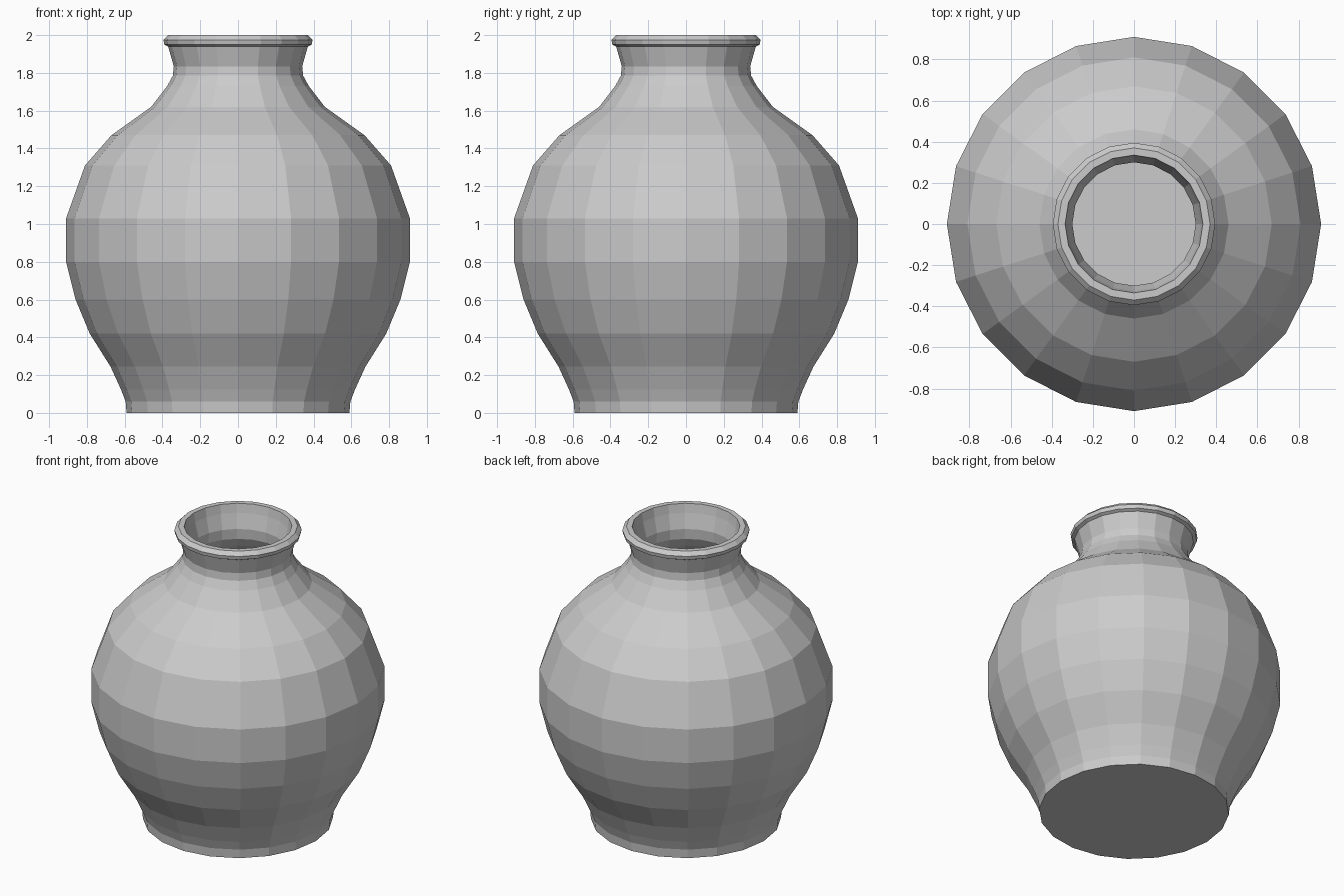
import bpy, bmesh
from math import cos, sin, tau

if "Cube" in bpy.data.objects:
    bpy.data.objects.remove(bpy.data.objects["Cube"])

SIDES = 20

# Outer wall, foot to lip: (radius, height)
outer = [(0.59, 0), (0.595, 0.06), (0.62, 0.125), (0.675, 0.245), (0.785, 0.42),
         (0.86, 0.60), (0.91, 0.80), (0.91, 1.03), (0.81, 1.31), (0.67, 1.47),
         (0.46, 1.62), (0.375, 1.73), (0.345, 1.785), (0.34, 1.835), (0.37, 1.94)]

# Rolled lip
lip = [(0.39, 1.95), (0.395, 1.975), (0.37, 2.0), (0.335, 2.0)]

# Inner wall, lip to inner floor
inner = [(0.325, 1.94), (0.30, 1.84), (0.305, 1.77), (0.335, 1.71), (0.43, 1.59),
         (0.645, 1.435), (0.775, 1.29), (0.87, 1.02), (0.87, 0.81), (0.82, 0.61),
         (0.745, 0.435), (0.635, 0.26), (0.58, 0.14), (0.555, 0.05)]


def lathe(name, profile, sides):
    """Revolve a profile about z and cap both ends."""
    bm = bmesh.new()
    rings = [[bm.verts.new((r * cos(tau * i / sides), r * sin(tau * i / sides), z))
              for i in range(sides)] for r, z in profile]
    for low, high in zip(rings, rings[1:]):
        for i in range(sides):
            j = (i + 1) % sides
            bm.faces.new((low[i], low[j], high[j], high[i]))
    bm.faces.new(rings[0][::-1])   # underside
    bm.faces.new(rings[-1])        # inner floor
    bmesh.ops.recalc_face_normals(bm, faces=bm.faces)
    mesh = bpy.data.meshes.new(name)
    bm.to_mesh(mesh)
    bm.free()
    obj = bpy.data.objects.new(name, mesh)
    bpy.context.collection.objects.link(obj)
    return obj


lathe("vase", outer + lip + inner, SIDES)
